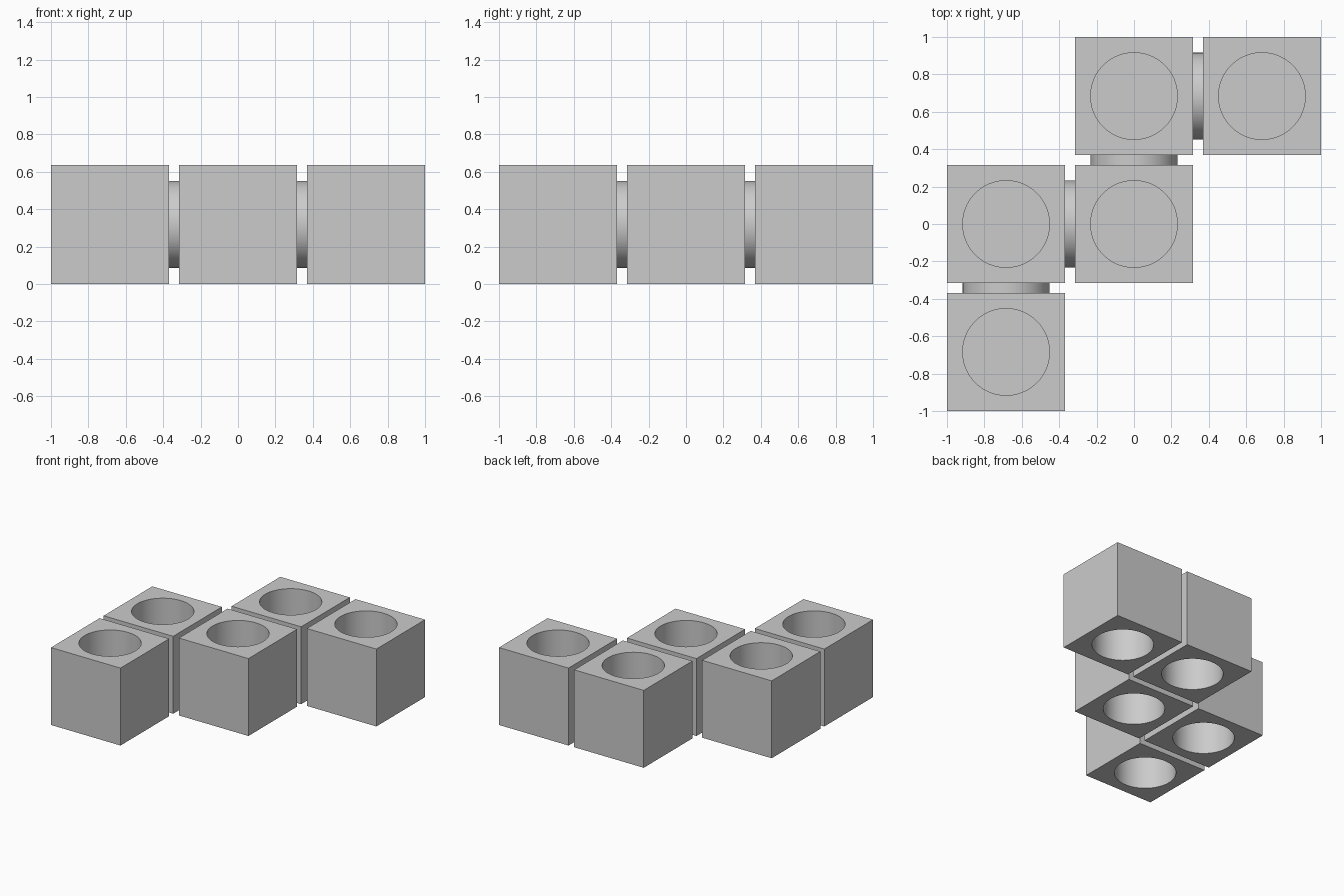
import bpy
import math

if "Cube" in bpy.data.objects:
    bpy.data.objects.remove(bpy.data.objects["Cube"], do_unlink=True)

SIDE, HEIGHT = 0.632, 0.636      # block size
PITCH = 0.684                    # spacing between block centres
RADIUS = 0.232                   # sockets and pegs
WEB = 0.02                       # thin floor between upper and lower socket
MID = HEIGHT / 2

grey = bpy.data.materials.new("plain grey")
grey.use_nodes = True
grey.diffuse_color = (0.6, 0.6, 0.6, 1)
grey.node_tree.nodes["Principled BSDF"].inputs["Base Color"].default_value = grey.diffuse_color


def cylinder(name, location, depth, rotation=(0, 0, 0)):
    bpy.ops.mesh.primitive_cylinder_add(vertices=64, radius=RADIUS, depth=depth,
                                        location=location, rotation=rotation)
    obj = bpy.context.object
    obj.name = name
    obj.data.materials.append(grey)
    bpy.ops.object.shade_smooth_by_angle(angle=math.radians(30))
    return obj


def socketed_block(name, x, y):
    bpy.ops.mesh.primitive_cube_add(size=1, location=(x, y, MID))
    block = bpy.context.object
    block.name = name
    block.scale = (SIDE, SIDE, HEIGHT)
    bpy.ops.object.transform_apply(location=False, rotation=False, scale=True)
    block.data.materials.append(grey)
    # round sockets sunk from the top and the bottom
    for sign in (1, -1):
        cutter = cylinder("socket_cutter", (x, y, MID + sign * (MID + WEB / 2)), HEIGHT)
        cutter.hide_render = True
        bpy.context.view_layer.objects.active = block
        cut = block.modifiers.new("socket", "BOOLEAN")
        cut.operation = "DIFFERENCE"
        cut.solver = "EXACT"
        cut.object = cutter
        bpy.ops.object.modifier_apply(modifier=cut.name)
        bpy.data.objects.remove(cutter, do_unlink=True)
    bpy.ops.object.select_all(action="DESELECT")
    block.select_set(True)
    bpy.ops.object.shade_smooth_by_angle(angle=math.radians(30))


# zigzag chain of blocks, with a round peg bridging each gap
chain = [(-1, -1), (-1, 0), (0, 0), (0, 1), (1, 1)]
for i, (cx, cy) in enumerate(chain):
    socketed_block(f"block_{i + 1}", cx * PITCH, cy * PITCH)

for i, (a, b) in enumerate(zip(chain, chain[1:])):
    centre = ((a[0] + b[0]) * PITCH / 2, (a[1] + b[1]) * PITCH / 2, MID)
    along_x = a[0] != b[0]
    turn = (0, math.pi / 2, 0) if along_x else (math.pi / 2, 0, 0)
    cylinder(f"connecting_peg_{i + 1}", centre, PITCH - SIDE + 0.02, turn)
